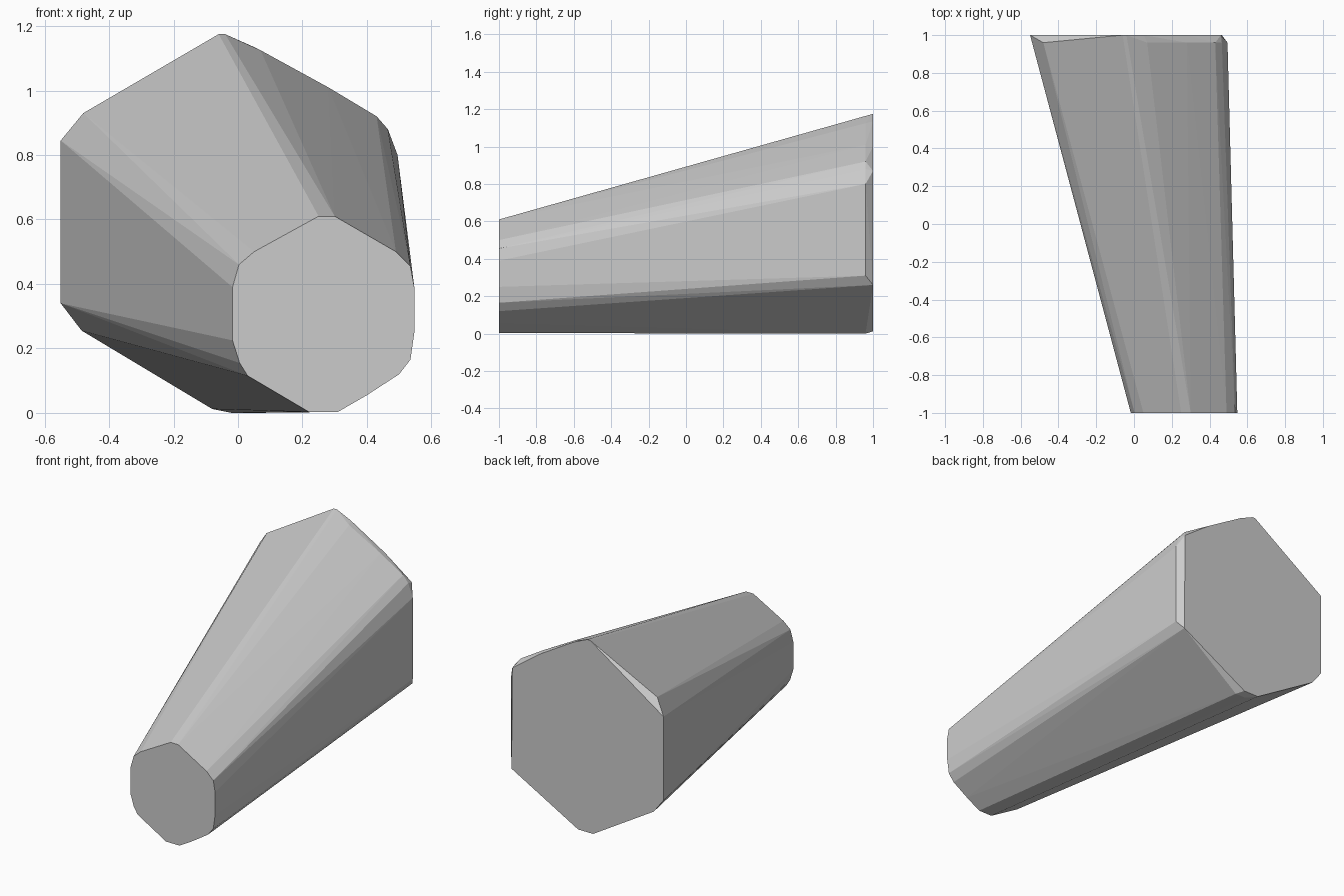
import bpy
import bmesh

# Cross-sections (x, z) of the tapered body: small front end, chamfer line, large back end
front = [(0.25, 0.61), (0.30, 0.61), (0.49, 0.50), (0.535, 0.455), (0.547, 0.39),
         (0.547, 0.25), (0.535, 0.165), (0.50, 0.12), (0.40, 0.055), (0.31, 0.003),
         (0.22, 0.003), (0.03, 0.115), (0.005, 0.155), (-0.017, 0.225),
         (-0.017, 0.39), (0.003, 0.46), (0.05, 0.50)]
chamfer = [(0.07, 1.125), (0.28, 1.01), (0.43, 0.92), (0.465, 0.88), (0.495, 0.80),
           (0.495, 0.31), (0.05, 0.0), (-0.02, 0.0), (-0.48, 0.93)]
back = [(-0.06, 1.175), (-0.04, 1.175), (0.05, 1.135), (0.28, 1.0), (0.46, 0.87),
        (0.465, 0.26), (0.02, 0.012), (-0.08, 0.012), (-0.485, 0.255),
        (-0.55, 0.34), (-0.55, 0.845)]

# Convex tapered body wrapped around the sections
bm = bmesh.new()
for y, section in ((-1.0, front), (0.96, chamfer), (1.0, back)):
    for x, z in section:
        bm.verts.new((x, y, z))
hull = bmesh.ops.convex_hull(bm, input=bm.verts)
unused = {v for v in hull["geom_interior"] + hull["geom_unused"]
          if isinstance(v, bmesh.types.BMVert)}
bmesh.ops.delete(bm, geom=list(unused), context='VERTS')
bmesh.ops.dissolve_limit(bm, angle_limit=0.01, verts=bm.verts, edges=bm.edges)
bmesh.ops.recalc_face_normals(bm, faces=bm.faces)

mesh = bpy.data.meshes.new("tapered_body")
bm.to_mesh(mesh)
bm.free()
body = bpy.data.objects.new("tapered_body", mesh)
bpy.context.collection.objects.link(body)
